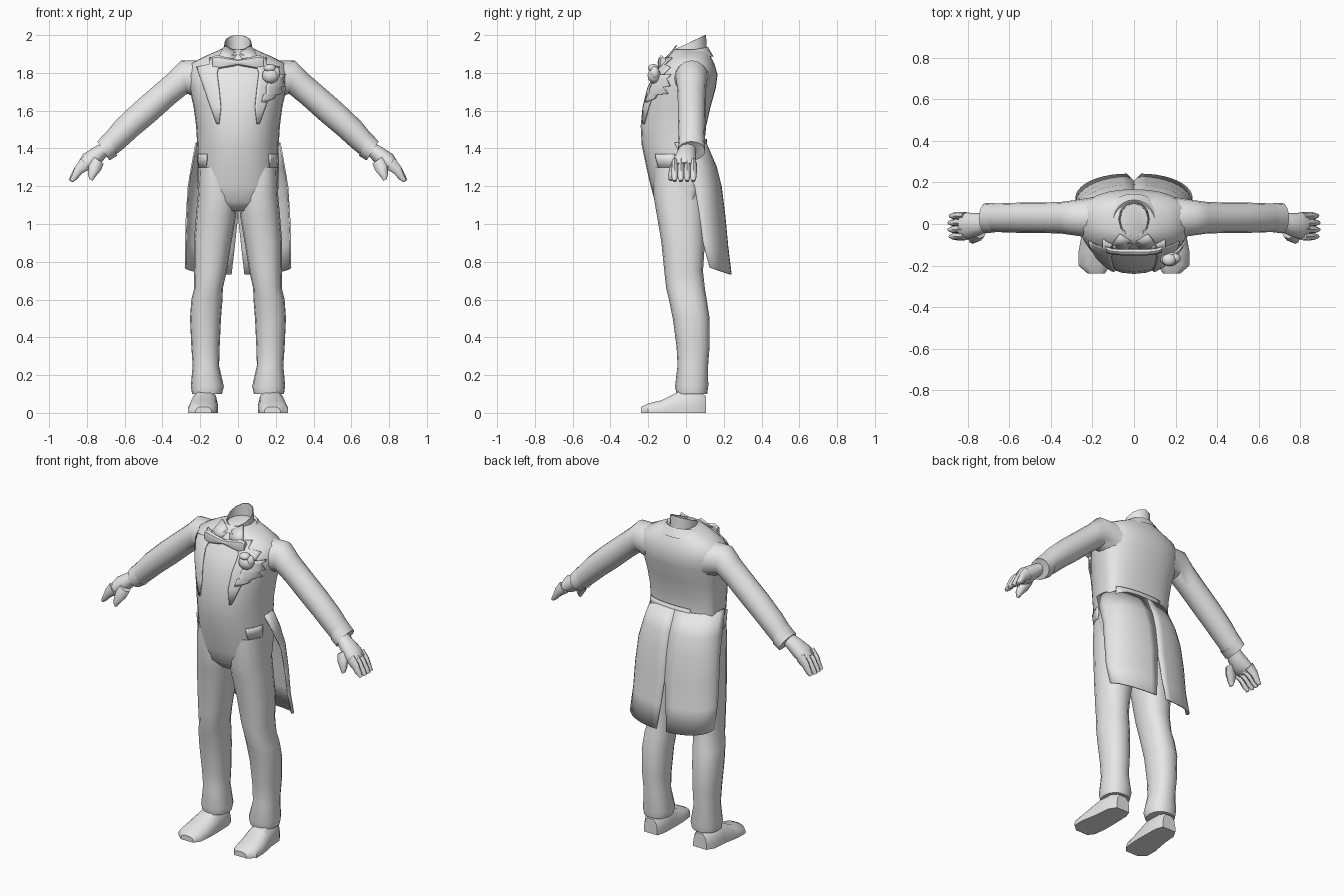
import bpy, bmesh, math
from math import sin, cos, pi, copysign

if "Cube" in bpy.data.objects:
    bpy.data.objects.remove(bpy.data.objects["Cube"])

grey = bpy.data.materials.new("cloth_grey")
grey.diffuse_color = (0.8, 0.8, 0.8, 1)
grey.use_nodes = True
grey.node_tree.nodes["Principled BSDF"].inputs["Base Color"].default_value = grey.diffuse_color


def finish(bm, name, angle=50, thick=0):
    bmesh.ops.recalc_face_normals(bm, faces=bm.faces)
    me = bpy.data.meshes.new(name)
    bm.to_mesh(me)
    bm.free()
    me.materials.append(grey)
    ob = bpy.data.objects.new(name, me)
    bpy.context.collection.objects.link(ob)
    if thick:
        mod = ob.modifiers.new("thickness", 'SOLIDIFY')
        mod.thickness, mod.offset = thick, 0
    bpy.ops.object.select_all(action='DESELECT')
    ob.select_set(True)
    bpy.context.view_layer.objects.active = ob
    bpy.ops.object.shade_smooth_by_angle(angle=math.radians(angle))
    return ob


def skin(name, rows, closed=True, caps=(True, True), side=1, angle=50, thick=0):
    """Skin a list of point rows; side=-1 builds the mirrored copy."""
    bm = bmesh.new()
    vs = [[bm.verts.new((side * x, y, z)) for x, y, z in r] for r in rows]
    n = len(rows[0])
    for a, b in zip(vs, vs[1:]):
        for i in range(n if closed else n - 1):
            j = (i + 1) % n
            bm.faces.new((a[i], a[j], b[j], b[i]))
    if closed:
        for use, r in zip(caps, (vs[0], vs[-1])):
            if use:
                bm.faces.new(r)
    return finish(bm, name, angle, thick)


def spow(v, e):
    return copysign(abs(v) ** e, v)


def flat_ring(z, x0, x1, yf, yb, cy=None, n=16, e=0.88):
    """Level cross-section between side, front and back limits."""
    cx, rx = (x0 + x1) / 2, (x1 - x0) / 2
    cy = (yf + yb) / 2 if cy is None else cy
    out = []
    for i in range(n):
        t = 2 * pi * i / n
        s = spow(sin(t), e)
        out.append((cx + rx * spow(cos(t), e), cy + s * ((yb - cy) if s > 0 else (cy - yf)), z))
    return out


def limb_ring(tx, tz, bx, bz, yc, yr, n=12):
    """Slanted cross-section from a top point, a bottom point and a y range."""
    return [((tx + bx) / 2 + cos(a) * (tx - bx) / 2, yc + sin(a) * yr,
             (tz + bz) / 2 + cos(a) * (tz - bz) / 2)
            for a in (2 * pi * i / n for i in range(n))]


# Torso: z, half width, front y, back y
CY = 0.02
TORSO = [(1.07, .10, -.12, .04), (1.12, .205, -.165, .08), (1.2, .215, -.187, .105),
         (1.3, .216, -.21, .11), (1.42, .216, -.235, .097), (1.52, .222, -.24, .107),
         (1.62, .235, -.23, .13), (1.72, .258, -.205, .158), (1.79, .268, -.17, .167),
         (1.85, .25, -.125, .15), (1.89, .17, -.1, .13), (1.925, .09, -.07, .11)]
skin("torso", [flat_ring(z, -r, r, f, b, CY, 28) for z, r, f, b in TORSO])


def chest_y(x, z, off=.01, back=False):
    """Height of the torso surface, for parts that lie on it."""
    for a, b in zip(TORSO, TORSO[1:]):
        if a[0] <= z <= b[0]:
            t = (z - a[0]) / (b[0] - a[0])
            rx, f, k = [a[i] + t * (b[i] - a[i]) for i in (1, 2, 3)]
            q = max(0, 1 - min(1, abs(x) / rx) ** 2.27) ** .44
            return CY + (k - CY) * q + off if back else CY - (CY - f) * q - off


def patch(name, rows, side=1, off=.008, back=False, cols=6):
    """Thin plate on the torso; each row gives z, first x, last x."""
    pts = [[(x, chest_y(x, z, off, back), z)
            for x in (a + (b - a) * i / cols for i in range(cols + 1))] for z, a, b in rows]
    return skin(name, pts, False, side=side, thick=.008)


# Back strap at the waist
patch("back_strap", [(1.385, -.1, .19), (1.42, -.1, .19), (1.45, -.1, .19)], back=True, cols=10)

LEG = [(1.3, .03, .205, -.17, .09), (1.15, .004, .213, -.172, .1), (1.05, .01, .222, -.155, .1),
       (.9, .035, .234, -.13, .1), (.75, .06, .232, -.115, .09), (.66, .08, .232, -.105, .1),
       (.6, .082, .247, -.09, .11), (.5, .09, .254, -.07, .125), (.35, .097, .247, -.05, .125),
       (.25, .1, .24, -.045, .117), (.14, .075, .25, -.058, .118), (.1, .085, .243, -.05, .112)]
ARM = [(.18, 1.865, .2, 1.66, .03, .10), (.3, 1.866, .27, 1.69, .03, .085),
       (.36, 1.805, .34, 1.633, .03, .076), (.45, 1.727, .44, 1.543, .03, .073),
       (.55, 1.64, .53, 1.468, .03, .073), (.65, 1.545, .605, 1.4, .03, .07),
       (.715, 1.465, .655, 1.36, .03, .068)]
CUFF = [(.70, 1.485, .64, 1.362, .03, .07), (.745, 1.437, .68, 1.337, .028, .073),
        (.735, 1.43, .69, 1.35, .028, .055)]
HAND = [(.72, 1.43, .685, 1.37, .01, .045), (.765, 1.405, .715, 1.335, 0, .052),
        (.82, 1.37, .755, 1.295, -.008, .062), (.847, 1.325, .805, 1.285, -.01, .065)]
# Shoe: y, centre x, half width, height
SHOE = [(.105, .168, .045, .09), (.06, .174, .066, .115), (-.02, .176, .07, .12),
        (-.07, .18, .075, .097), (-.13, .186, .08, .067), (-.2, .19, .076, .05),
        (-.237, .182, .042, .032)]
SOLE = [(-1, 0), (-1, .35), (-.85, .75), (-.45, 1), (.45, 1), (.85, .75), (1, .35), (1, 0)]
# Coat tail: z at side, z at centre, half width, front edge y, back y, vent, roundness
TAIL = [(1.43, 1.43, .222, -.06, .104, 0, .7), (1.3, 1.3, .245, 0, .16, 0, .75),
        (1.2, 1.2, .262, .045, .185, 0, .85), (1.05, 1.04, .272, .07, .205, 0, .9),
        (.9, .88, .277, .09, .22, .017, 1), (.77, .732, .278, .125, .238, .034, 1)]

for side, tag in ((1, "left"), (-1, "right")):
    # Trousers and shoes
    skin("trouser_leg_" + tag, [flat_ring(*r) for r in LEG], side=side)
    skin("shoe_" + tag, [[(cx + w * u, y, h * v) for u, v in SOLE] for y, cx, w, h in SHOE],
         side=side, angle=40)
    # Sleeve, cuff and hand
    skin("sleeve_" + tag, [limb_ring(*r, n=16) for r in ARM], side=side)
    skin("cuff_" + tag, [limb_ring(*r, n=16) for r in CUFF], caps=(False, True), side=side, angle=35)
    skin("palm_" + tag, [limb_ring(*r) for r in HAND], side=side)
    for k in range(4):
        y, d = -.06 + .033 * k, .006 * abs(k - 1.5)
        skin(f"finger_{k + 1}_{tag}", [limb_ring(.83, 1.35, .785, 1.29, y, .018, 8),
             limb_ring(.862, 1.305, .825, 1.268, y, .019, 8),
             limb_ring(.887 - d, 1.262, .86 - d, 1.238, y, .017, 8),
             limb_ring(.9 - d, 1.233, .882 - d, 1.222, y, .01, 8)], side=side)
    skin("thumb_" + tag, [limb_ring(.77, 1.36, .712, 1.32, -.04, .03, 8),
         limb_ring(.79, 1.315, .725, 1.285, -.06, .027, 8),
         limb_ring(.795, 1.265, .755, 1.25, -.075, .02, 8),
         limb_ring(.787, 1.238, .77, 1.228, -.08, .012, 8)], side=side)
    # Coat tail with its half of the centre vent
    rows = []
    for zs, zc, xs, yf, yb, gap, e in TAIL:
        rows.append([(gap + (xs - gap) * max(0, cos(t)) ** e, yf + (yb - yf) * sin(t) ** e,
                      zs + (zc - zs) * sin(t)) for t in (pi / 2 * i / 10 for i in range(11))])
    skin("coat_tail_" + tag, rows, False, side=side, thick=.008)
    # Lapel, pocket flap, shirt collar wing and bow wing
    patch("lapel_" + tag, [(1.53, .10, .112), (1.62, .09, .145), (1.72, .1, .18), (1.8, .11, .208),
          (1.83, .1, .218), (1.845, .09, .15), (1.88, .085, .15)], side)
    patch("pocket_flap_" + tag, [(1.3, .17, .208), (1.34, .165, .21), (1.37, .165, .21)], side)
    skin("collar_wing_" + tag, [[(.0, -.085, 1.9), (.07, -.05, 1.945)],
         [(.035, -.125, 1.862), (.115, -.112, 1.865)]], False, side=side, thick=.008)
    skin("bow_wing_" + tag, [[(x, y + .016 * cos(a), 1.855 + h * sin(a))
         for a in (pi / 4 * i for i in range(8))]
         for x, y, h in ((.0, -.135, .014), (.06, -.135, .028), (.11, -.13, .04), (.135, -.12, .03))],
         side=side, angle=30)

# Open neck with a slanted rim, higher at the back
def neck_ring(r, z=None):
    return [(.072 * r * cos(a), .022 + .084 * r * sin(a),
             z or 1.952 + .46 * (.022 + .084 * sin(a)))
            for a in (2 * pi * i / 12 for i in range(12))]

skin("neck", [neck_ring(1.1, 1.86), neck_ring(1), neck_ring(.93), neck_ring(.9, 1.87)],
     caps=(False, True), angle=40)

# Turned-down coat collar
def collar_ring(rx, yf, yb, zf, zb, n=24):
    return [(rx * cos(a), (yf + yb) / 2 + (yb - yf) / 2 * sin(a),
             (zf + zb) / 2 + (zb - zf) / 2 * sin(a)) for a in (2 * pi * i / n for i in range(n))]

skin("coat_collar", [collar_ring(.15, -.115, .145, 1.865, 1.888),
     collar_ring(.1, -.085, .116, 1.9, 1.937), collar_ring(.078, -.06, .1, 1.89, 1.925)],
     caps=(False, False), angle=40)

# Flower with bud, and the leaves below it
for name, loc, scale in (("flower", (.172, -.168, 1.785), (.046, .036, .042)),
                         ("flower_bud", (.168, -.172, 1.825), (.034, .03, .022)),
                         ("flower_petal", (.2, -.165, 1.8), (.025, .025, .035))):
    bm = bmesh.new()
    bmesh.ops.create_icosphere(bm, subdivisions=2, radius=1)
    for v in bm.verts:
        v.co = [loc[i] + v.co[i] * scale[i] for i in range(3)]
    finish(bm, name)
patch("flower_leaves", [(1.645, .125, .14), (1.665, .13, .19), (1.685, .135, .2), (1.69, .15, .235),
      (1.725, .15, .225), (1.73, .15, .245), (1.77, .17, .235), (1.79, .18, .25)], off=.016)
